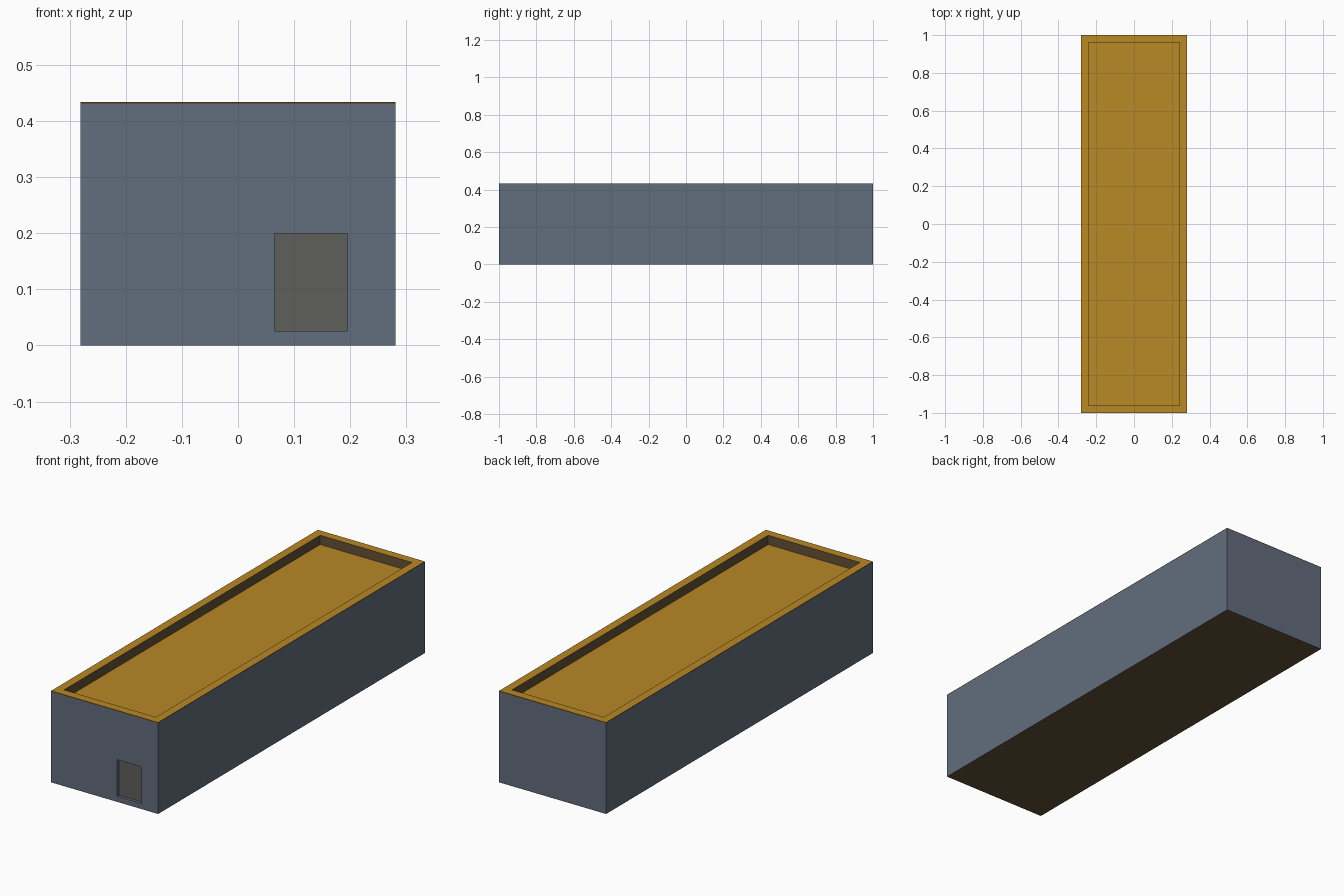
import bpy, bmesh
from mathutils import Vector

if "Cube" in bpy.data.objects:
    bpy.data.objects.remove(bpy.data.objects["Cube"])

W, L, H = 0.281, 1.0, 0.434          # half width, half length, height
RIM, DEPTH, CAP = 0.04, 0.044, 0.43  # parapet width, roof recess, cap line
DX0, DX1, DZ0, DZ1, DD = 0.065, 0.195, 0.026, 0.2, 0.014  # doorway


def material(name, rgb):
    m = bpy.data.materials.new(name)
    lin = [((c / 255 + 0.055) / 1.055) ** 2.4 for c in rgb]
    m.diffuse_color = (*lin, 1)
    m.use_nodes = True
    m.node_tree.nodes["Principled BSDF"].inputs["Base Color"].default_value = m.diffuse_color
    return m


mats = [material("slate wall", (98, 109, 125)),
        material("ochre roof", (184, 136, 38)),
        material("dark brown trim", (100, 80, 54)),
        material("grey door", (95, 94, 91))]

bm = bmesh.new()
bmesh.ops.create_cube(bm, size=1)
for v in bm.verts:
    v.co = Vector((v.co.x * 2 * W, v.co.y * 2 * L, (v.co.z + 0.5) * H))


def cut(faces, co, no):
    geom = set(faces)
    for f in faces:
        geom.update(f.edges)
        geom.update(f.verts)
    bmesh.ops.bisect_plane(bm, geom=list(geom), plane_co=co, plane_no=no)


def pick(test):
    bm.normal_update()
    return [f for f in bm.faces if test(f.calc_center_bounds(), f.normal)]


def push(faces, offset):
    new = bmesh.ops.extrude_discrete_faces(bm, faces=faces)["faces"]
    bmesh.ops.translate(bm, vec=offset, verts=list({v for f in new for v in f.verts}))
    return new


# thin parapet cap line round the walls
cut(bm.faces[:], (0, 0, CAP), (0, 0, 1))

# recessed roof inside the parapet
top = pick(lambda c, n: n.z > 0.9)
bmesh.ops.inset_region(bm, faces=top, thickness=RIM, use_even_offset=True)
push(top, (0, 0, -DEPTH))

# recessed doorway in the front wall
for co, no in [((DX0, 0, 0), (1, 0, 0)), ((DX1, 0, 0), (1, 0, 0)),
               ((0, 0, DZ0), (0, 0, 1)), ((0, 0, DZ1), (0, 0, 1))]:
    cut(pick(lambda c, n: n.y < -0.9 and c.y < -L + 0.001 and c.z < CAP), co, no)
door = push(pick(lambda c, n: c.y < -L + 0.001 and DX0 < c.x < DX1 and DZ0 < c.z < DZ1),
            (0, DD, 0))

# colours by height and direction
bm.normal_update()
for f in bm.faces:
    c, n = f.calc_center_bounds(), f.normal
    if n.z > 0.5 and c.z > 0.35:
        f.material_index = 1
    elif (abs(n.z) < 0.5 and c.z > 0.38) or c.z < 0.001:
        f.material_index = 2
    else:
        f.material_index = 0
for f in door:
    f.material_index = 3

me = bpy.data.meshes.new("building_shell")
bm.to_mesh(me)
bm.free()
for m in mats:
    me.materials.append(m)
bpy.context.collection.objects.link(bpy.data.objects.new("building_shell", me))
